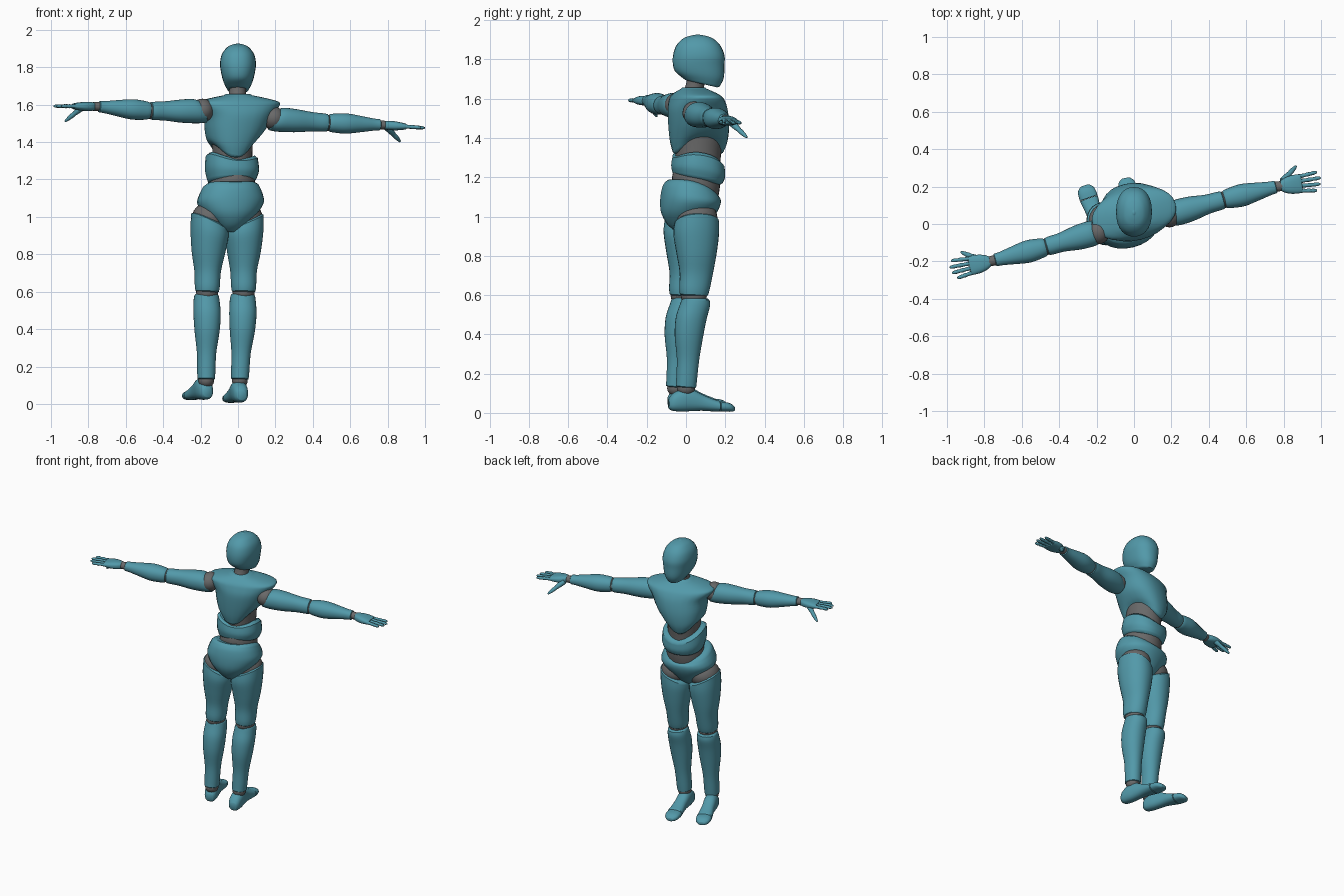
import bpy, bmesh, math
from mathutils import Vector

Z = Vector((0, 0, 1))
YAW = math.radians(14)
S = Vector((math.cos(YAW), math.sin(YAW), 0))    # across the body
SEG = 28


def material(name, rgb):
    m = bpy.data.materials.new(name)
    m.diffuse_color = (*rgb, 1)
    return m


teal = material("teal_shell", (0.085, 0.32, 0.40))
grey = material("grey_joint", (0.14, 0.14, 0.14))


def finish(name, bm, mat):
    me = bpy.data.meshes.new(name)
    bmesh.ops.recalc_face_normals(bm, faces=bm.faces)
    bm.to_mesh(me)
    bm.free()
    ob = bpy.data.objects.new(name, me)
    me.materials.append(mat)
    bpy.context.collection.objects.link(ob)
    bpy.ops.object.select_all(action='DESELECT')
    ob.select_set(True)
    bpy.context.view_layer.objects.active = ob
    bpy.ops.object.shade_smooth_by_angle(angle=math.radians(40))
    return ob


def catmull(p, i, t):
    a, b, c, d = (p[max(0, min(len(p) - 1, i + k))] for k in (-1, 0, 1, 2))
    return [0.5 * (2 * y + (z - x) * t + (2 * x - 5 * y + 4 * z - w) * t * t
                   + (3 * y - x - 3 * z + w) * t ** 3) for x, y, z, w in zip(a, b, c, d)]


def loft(name, rings, u, w, mat=teal, power=2.0, steps=4, seg=SEG):
    """Ring = x, y, z, half width, half depth, [tilt_u, tilt_v, arch]."""
    rings = [list(r) + [0] * (8 - len(r)) for r in rings]
    rows = [catmull(rings, i, k / steps) for i in range(len(rings) - 1) for k in range(steps)]
    rows.append(rings[-1])
    w = w.normalized()
    u = (u - w * u.dot(w)).normalized()
    v = w.cross(u)

    def rim(r, sign):                            # softened end edge
        c = Vector(r[:3]) + w * sign * 0.1 * min(r[3], r[4])
        return [*c, r[3] * 0.88, r[4] * 0.88, *r[5:]]
    rows = [rim(rows[0], -1)] + rows + [rim(rows[-1], 1)]
    bm = bmesh.new()
    loops = []
    for x, y, z, a, b, tu, tv, arch in rows:
        loop = []
        for k in range(seg):
            q = 2 * math.pi * k / seg
            cu, cv = math.cos(q), math.sin(q)
            eu = math.copysign(abs(cu) ** (2 / power), cu)
            ev = math.copysign(abs(cv) ** (2 / power), cv)
            p = Vector((x, y, z)) + u * a * eu + v * b * ev
            loop.append(bm.verts.new(p + w * (tu * a * eu + tv * b * ev + arch * eu * eu)))
        loops.append(loop)
    for la, lb in zip(loops, loops[1:]):
        for k in range(seg):
            bm.faces.new((la[k], la[(k + 1) % seg], lb[(k + 1) % seg], lb[k]))
    bm.faces.new(loops[0])
    bm.faces.new(loops[-1])
    return finish(name, bm, mat)


def limb(name, p0, p1, prof, u=None, **kw):
    """Profile = t, half width, half depth, [shift_u, shift_v, tilt_u, tilt_v]."""
    p0, p1 = Vector(p0), Vector(p1)
    w = (p1 - p0).normalized()
    u = Z.cross(w) if u is None else u
    u = (u - w * u.dot(w)).normalized()
    v = w.cross(u)
    rings = []
    for r in prof:
        t, a, b, du, dv, tu, tv = list(r) + [0] * (7 - len(r))
        rings.append([*(p0.lerp(p1, t) + u * du + v * dv), a, b, tu, tv])
    return loft(name, rings, u, w, **kw)


def ball(name, c, r):
    bm = bmesh.new()
    bmesh.ops.create_uvsphere(bm, u_segments=24, v_segments=14, radius=1)
    for v in bm.verts:
        v.co = Vector(c) + Vector(a * b for a, b in zip(v.co, r))
    return finish(name, bm, grey)


# Head and neck
loft("head", [(0, .078, 1.682, .056, .092, 0, -.23), (0, .07, 1.72, .077, .122, 0, -.12),
              (0, .065, 1.77, .09, .131), (0, .065, 1.82, .096, .131), (0, .063, 1.87, .086, .113),
              (0, .062, 1.905, .06, .079), (0, .061, 1.92, .034, .042), (0, .06, 1.926, .008, .01)],
     Vector((1, 0, 0)), Z, power=2.25)
limb("neck", (-.005, .03, 1.60), (0, .06, 1.73), [(0, .055, .055), (.5, .045, .046), (1, .046, .05)],
     u=S, mat=grey)

# Torso shells around a grey core
loft("chest", [(-.035, .062, 1.325, .105, .13, .05, 0, .07), (-.03, .065, 1.38, .135, .145, .03, 0, .04),
               (-.015, .065, 1.46, .162, .152, 0, 0, .01), (0, .06, 1.54, .185, .148),
               (0, .055, 1.59, .222, .132), (0, .05, 1.615, .222, .115),
               (0, .045, 1.635, .15, .09), (0, .04, 1.65, .075, .065)], S, Z, power=2.3)
loft("spine_core", [(-.035, .045, 1.06, .12, .11), (-.03, .05, 1.17, .122, .122, 0, -.2),
                    (-.03, .06, 1.27, .105, .115), (-.03, .065, 1.42, .11, .125)], S, Z, mat=grey)
loft("waist_band", [(-.032, .06, 1.195, .128, .125, 0, -.2), (-.032, .062, 1.23, .143, .135, -.05, -.2, .02),
                    (-.034, .064, 1.275, .138, .13, -.08, -.2, .045)], S, Z, power=2.3)
loft("pelvis", [(-.045, .01, .925, .05, .065), (-.045, .01, .96, .085, .105), (-.042, .015, 1.02, .145, .14),
                (-.04, .022, 1.075, .178, .15, 0, -.1), (-.04, .028, 1.12, .17, .145, 0, -.22),
                (-.04, .03, 1.14, .152, .13, 0, -.3, .02)], S, Z, power=2.2)

# Legs: one profile set, placed per side
legs = [("left", -1, (-.15, .005, .985), (-.165, -.012, .595), (-.17, -.05, .135),
         (-.163, -.085, .02), (-.265, .205, .02)),
        ("right", 1, (.035, .055, .985), (.03, .04, .595), (.01, .0, .135),
         (.02, -.085, .005), (-.045, .245, .005))]
for side, s, hip, knee, ankle, heel, toe in legs:
    limb(side + "_thigh", knee, hip, [
        (.02, .062, .072, 0, 0), (.1, .066, .078, 0, .002), (.3, .07, .085, 0, .008),
        (.55, .088, .102, 0, .005), (.8, .1, .116, 0, 0, s * .2), (.96, .1, .113, 0, 0, s * .45)],
        u=S, power=2.15)
    limb(side + "_shin", ankle, knee, [
        (0, .046, .052), (.08, .048, .053), (.3, .051, .057, 0, -.002), (.55, .066, .072, 0, -.008),
        (.75, .072, .078, 0, -.004), (.9, .069, .076, 0, .01), (.97, .064, .07, 0, .012)], u=S, power=2.15)
    ball(side + "_hip_joint", Vector(hip) + Vector((0, 0, .01)), (.097, .105, .085))
    ball(side + "_knee_joint", knee, (.059, .066, .05))
    ball(side + "_ankle_joint", Vector(ankle) - Z * .01, (.042, .046, .04))
    limb(side + "_foot", heel, toe, [
        (0, .026, .028, 0, .042), (.06, .038, .045, 0, .05), (.2, .044, .058, 0, .06),
        (.34, .043, .056, 0, .06), (.5, .042, .042, 0, .048), (.65, .046, .033, 0, .036),
        (.76, .05, .028, 0, .029)], power=2.4)
    limb(side + "_toes", heel, toe, [
        (.78, .05, .026, 0, .027), (.88, .048, .024, 0, .025), (.95, .04, .02, 0, .021),
        (1, .022, .012, 0, .016)], power=2.4)

# Arms and hands
arms = [("left", -1, (-.19, -.04, 1.565), (-.47, -.122, 1.567), (-.75, -.195, 1.59),
         (-.97, -.22, .01), (-.84, -.185, 1.58), (-.925, -.15, 1.51)),
        ("right", 1, (.19, .05, 1.522), (.48, .13, 1.503), (.765, .2, 1.492),
         (.985, .13, -.07), (.81, .245, 1.465), (.867, .31, 1.403))]
for side, s, sh, el, wr, d, t0, t1 in arms:
    limb(side + "_upper_arm", sh, el, [
        (.02, .062, .06, 0, 0, 0, .45), (.15, .069, .065, 0, 0, 0, .25), (.4, .066, .062),
        (.7, .052, .052), (.9, .05, .049), (.98, .047, .047)], power=2.15)
    limb(side + "_forearm", el, wr, [
        (.02, .047, .044), (.1, .053, .05), (.35, .06, .054), (.65, .047, .042),
        (.85, .037, .033), (.97, .034, .03)], power=2.15)
    ball(side + "_shoulder_joint", Vector(sh) + Vector((s * .0, 0, .005)), (.062, .068, .062))
    ball(side + "_elbow_joint", el, (.042, .045, .043))
    d = Vector(d).normalized()
    wr = Vector(wr)
    limb(side + "_wrist_joint", wr - d * .02, wr + d * .04, [(0, .028, .025), (1, .026, .022)], mat=grey)
    front = (Z.cross(d) * s).normalized()
    palm = wr + d * .022
    limb(side + "_palm", palm, palm + d * .11, [
        (0, .028, .022), (.2, .04, .024), (.5, .049, .024), (.85, .051, .019), (1, .049, .015)], power=2.6)
    knuckle = [(0, .0115, .011), (.3, .0095, .009), (.42, .0115, .011), (.62, .009, .0085),
               (.72, .0105, .01), (.92, .008, .0075), (1, .004, .004)]
    for k, length in enumerate((.092, .108, .102, .08)):
        off = .039 - .026 * k
        base = palm + d * .108 + front * off
        tip = base + d * length + front * off * .25
        limb(f"{side}_finger_{k + 1}", base, tip, knuckle, steps=2, seg=12)
    t0, t1 = Vector(t0), Vector(t1)
    limb(side + "_thumb", t0, t1, [(-.25, .02, .018), (.1, .018, .016), (.4, .013, .012), (.55, .0135, .0125),
                                   (.85, .01, .009), (1, .005, .005)], steps=2, seg=14)
